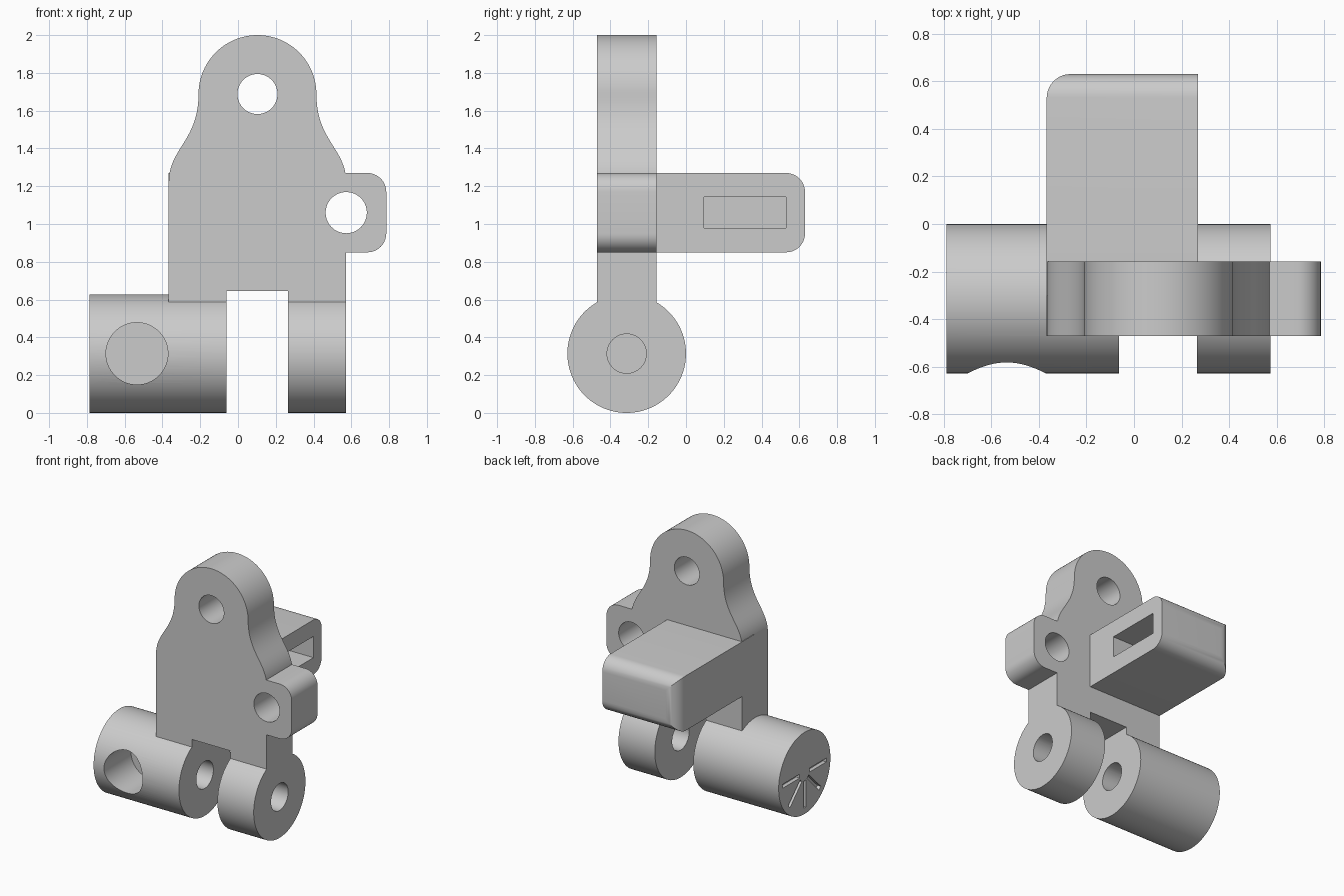
import bpy, bmesh, math
from mathutils import Matrix, Vector

if "Cube" in bpy.data.objects:
    bpy.data.objects.remove(bpy.data.objects["Cube"])

grey = bpy.data.materials.new("light_grey")
grey.use_nodes = True
grey.diffuse_color = (0.6, 0.6, 0.6, 1)
grey.node_tree.nodes["Principled BSDF"].inputs["Base Color"].default_value = (0.6, 0.6, 0.6, 1)


def finish(bm, name):
    bmesh.ops.recalc_face_normals(bm, faces=bm.faces)
    mesh = bpy.data.meshes.new(name)
    bm.to_mesh(mesh)
    bm.free()
    mesh.materials.append(grey)
    obj = bpy.data.objects.new(name, mesh)
    bpy.context.scene.collection.objects.link(obj)
    return obj


def plate_from(name, outline, y0, y1):
    """Extrude an x-z outline along y."""
    bm = bmesh.new()
    face = bm.faces.new([bm.verts.new((x, y0, z)) for x, z in outline])
    out = bmesh.ops.extrude_face_region(bm, geom=[face])
    moved = [v for v in out["geom"] if isinstance(v, bmesh.types.BMVert)]
    bmesh.ops.translate(bm, verts=moved, vec=(0, y1 - y0, 0))
    return finish(bm, name)


def rod(name, start, end, radius, sides=64):
    """Closed cylinder between two points."""
    a, b = Vector(start), Vector(end)
    turn = (b - a).to_track_quat('Z', 'Y').to_matrix().to_4x4()
    bm = bmesh.new()
    bmesh.ops.create_cone(bm, cap_ends=True, segments=sides, radius1=radius, radius2=radius,
                          depth=(b - a).length, matrix=Matrix.Translation((a + b) / 2) @ turn)
    return finish(bm, name)


def box(name, lo, hi, round_edge=None, radius=0.1):
    """Box with optional rounding of the edges picked by a rule on their midpoint."""
    lo, hi = Vector(lo), Vector(hi)
    bm = bmesh.new()
    bmesh.ops.create_cube(bm, size=1, matrix=Matrix.Translation((lo + hi) / 2)
                          @ Matrix.Diagonal((*(hi - lo), 1)))
    if round_edge:
        picked = [e for e in bm.edges if round_edge((e.verts[0].co + e.verts[1].co) / 2)]
        bmesh.ops.bevel(bm, geom=picked, offset=radius, segments=10, profile=0.5, affect='EDGES')
    return finish(bm, name)


def combine(target, tool, operation):
    """Apply a boolean and drop the tool."""
    mod = target.modifiers.new(operation, 'BOOLEAN')
    mod.operation, mod.object, mod.solver = operation, tool, 'EXACT'
    deps = bpy.context.evaluated_depsgraph_get()
    mesh = bpy.data.meshes.new_from_object(target.evaluated_get(deps))
    target.modifiers.clear()
    target.data = mesh
    bpy.data.objects.remove(tool)


# Shared dimensions
MID = 0.103                    # centre line of the plate
HALF = 0.47                    # half width of the plate
FRONT, BACK = -0.47, -0.157    # plate faces
BARREL = 0.314                 # barrel radius, also its axis height and -y
EYE_Z = 1.688
LOW, HIGH = 0.85, 1.27         # height band of the tab and rear block

# Half outline: S-shaped shoulder from the straight side up to the round head
shoulder = [(HALF, 1.22), (HALF, 1.4), (0.312, 1.44), (0.312, EYE_Z)]
curve = []
for i in range(21):
    t = i / 20
    w = ((1 - t) ** 3, 3 * t * (1 - t) ** 2, 3 * t * t * (1 - t), t ** 3)
    curve.append(tuple(sum(k * p[j] for k, p in zip(w, shoulder)) for j in (0, 1)))
arc = [(0.312 * math.cos(a), EYE_Z + 0.312 * math.sin(a))
       for a in (math.pi * i / 48 for i in range(1, 48))]
right = [(HALF, 0.4)] + curve
left = [(-x, z) for x, z in reversed(right)]
outline = [(MID + x, z) for x, z in right + arc + left]

# Main plate, with the gap between its two legs
body = plate_from("bracket_body", outline, FRONT, BACK)
combine(body, box("gap", (-0.062, -1, 0), (0.265, 1, 0.645)), 'DIFFERENCE')

# Side tab with rounded outer corners
combine(body, box("side_tab", (0.4, FRONT, LOW), (0.785, BACK, HIGH),
                  lambda m: m.x > 0.78 and abs(m.z - 1.06) > 0.1), 'UNION')

# Rear block with rounded back edges
combine(body, box("rear_block", (MID - HALF, -0.3, LOW), (0.27, 0.63, HIGH),
                  lambda m: m.y > 0.62 and m.x < 0.2), 'UNION')

# Long and short hinge barrels
for x0, x1 in ((-0.787, -0.062), (0.265, MID + HALF)):
    combine(body, rod("barrel", (x0, -BARREL, BARREL), (x1, -BARREL, BARREL), BARREL, 96), 'UNION')

# Holes: head eye, tab eye, pin bore, round front pocket
for start, end, radius in (
        ((MID, -1, EYE_Z), (MID, 0.2, EYE_Z), 0.106),
        ((MID + HALF, -1, 1.06), (MID + HALF, 0.2, 1.06), 0.109),
        ((-0.34, -BARREL, BARREL), (1, -BARREL, BARREL), 0.104),
        ((-0.535, -1, BARREL), (-0.535, -0.3, BARREL), 0.164)):
    combine(body, rod("hole", start, end, radius), 'DIFFERENCE')

# Slot in the side of the rear block
combine(body, box("slot", (-0.15, 0.095, 0.98), (0.5, 0.53, 1.143)), 'DIFFERENCE')

# Radial grooves on the lower half of the long barrel's end
for i in range(5):
    groove = box("groove", (-0.85, 0.06, -0.015), (-0.757, 0.265, 0.015))
    groove.data.transform(Matrix.Translation((0, -BARREL, BARREL))
                          @ Matrix.Rotation(-math.pi * i / 4, 4, 'X'))
    combine(body, groove, 'DIFFERENCE')

bpy.ops.object.select_all(action='DESELECT')
body.select_set(True)
bpy.context.view_layer.objects.active = body
bpy.ops.object.shade_smooth_by_angle(angle=math.radians(30))
